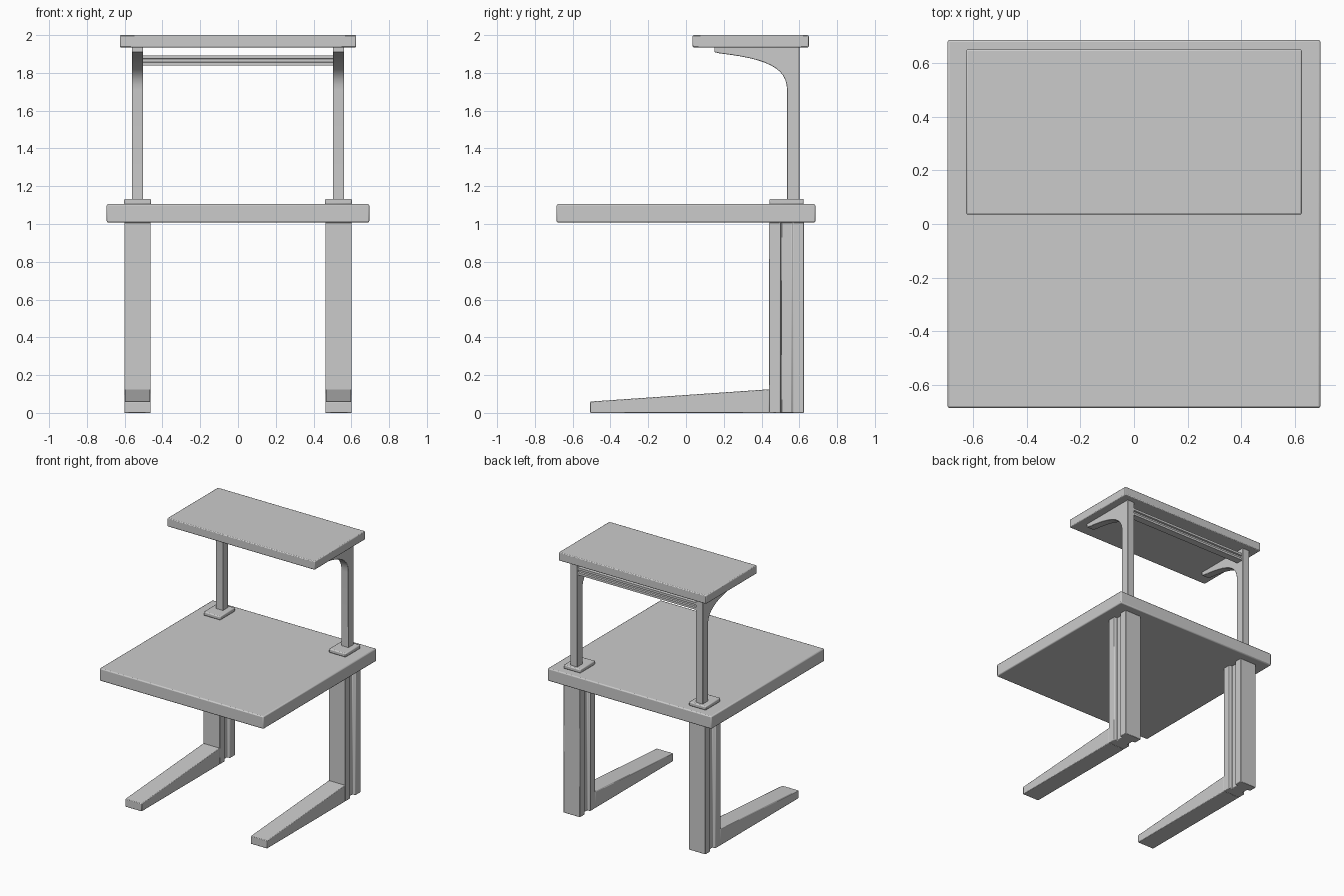
import bpy, bmesh
from mathutils import Vector

if "Cube" in bpy.data.objects:
    bpy.data.objects.remove(bpy.data.objects["Cube"])


def finish(name, bm, bevel):
    bmesh.ops.recalc_face_normals(bm, faces=bm.faces)
    me = bpy.data.meshes.new(name)
    bm.to_mesh(me)
    bm.free()
    ob = bpy.data.objects.new(name, me)
    bpy.context.collection.objects.link(ob)
    bpy.ops.object.select_all(action='DESELECT')
    bpy.context.view_layer.objects.active = ob
    ob.select_set(True)
    bpy.ops.object.shade_smooth_by_angle()
    if bevel:
        mod = ob.modifiers.new("edge", 'BEVEL')
        mod.width = bevel
        mod.segments = 2
        mod.limit_method = 'ANGLE'
        mod.angle_limit = 0.6
    return ob


def extrude(name, points, offset, bevel=0.004):
    """Closed outline of 3D points, swept along offset."""
    bm = bmesh.new()
    face = bm.faces.new([bm.verts.new(p) for p in points])
    res = bmesh.ops.extrude_face_region(bm, geom=[face], use_keep_orig=True)
    verts = [g for g in res['geom'] if isinstance(g, bmesh.types.BMVert)]
    bmesh.ops.translate(bm, verts=verts, vec=Vector(offset))
    return finish(name, bm, bevel)


def box(name, x, y, z, bevel=0.006):
    pts = [(x[0], y[0], z[0]), (x[1], y[0], z[0]), (x[1], y[1], z[0]), (x[0], y[1], z[0])]
    return extrude(name, pts, (0, 0, z[1] - z[0]), bevel)


def mirror(ob):
    ob.modifiers.new("mirror", 'MIRROR')  # across x = 0
    return ob


# Work surface and raised shelf
box("desk_top", (-0.695, 0.695), (-0.685, 0.685), (1.008, 1.105), 0.008)
box("shelf", (-0.625, 0.625), (0.035, 0.65), (1.935, 2.0), 0.006)

# Legs: I-shaped column with a groove down each side
X0, X1, D = 0.462, 0.602, 0.024
column = [(X0, 0.44), (X1, 0.44), (X1, 0.50), (X1 - D, 0.505), (X1 - D, 0.56), (X1, 0.565),
          (X1, 0.625), (X0, 0.625), (X0, 0.565), (X0 + D, 0.56), (X0 + D, 0.505), (X0, 0.50)]
mirror(extrude("leg", [(x, y, 0) for x, y in column], (0, 0, 1.008)))

# Tapered feet reaching forward
foot = [(-0.507, 0), (0.442, 0), (0.442, 0.125), (-0.507, 0.06)]
mirror(extrude("foot", [(X0, y, z) for y, z in foot], (X1 - X0, 0, 0)))

# Base plates of the shelf posts
mirror(box("post_base", (0.46, 0.603), (0.442, 0.623), (1.103, 1.133), 0.007))

# Posts with curved bracket arms under the shelf
arm = [(0.15, 1.937), (0.15, 1.91)]
p0, p1, p2, p3 = (Vector(p) for p in ((0.18, 1.903), (0.42, 1.875), (0.535, 1.83), (0.535, 1.71)))
for i in range(13):
    t = i / 12
    p = p0 * (1 - t) ** 3 + p1 * 3 * t * (1 - t) ** 2 + p2 * 3 * t * t * (1 - t) + p3 * t ** 3
    arm.append((p.x, p.y))
arm += [(0.535, 1.13), (0.60, 1.13), (0.60, 1.937)]
mirror(extrude("shelf_post", [(0.502, y, z) for y, z in arm], (0.06, 0, 0), 0.003))

# Grooved cross bar between the posts
bar = [(0.54, 1.838), (0.595, 1.838), (0.595, 1.855), (0.583, 1.858), (0.583, 1.873), (0.595, 1.876),
       (0.595, 1.893), (0.54, 1.893), (0.54, 1.876), (0.552, 1.873), (0.552, 1.858), (0.54, 1.855)]
extrude("cross_bar", [(-0.505, y, z) for y, z in bar], (1.01, 0, 0), 0)
